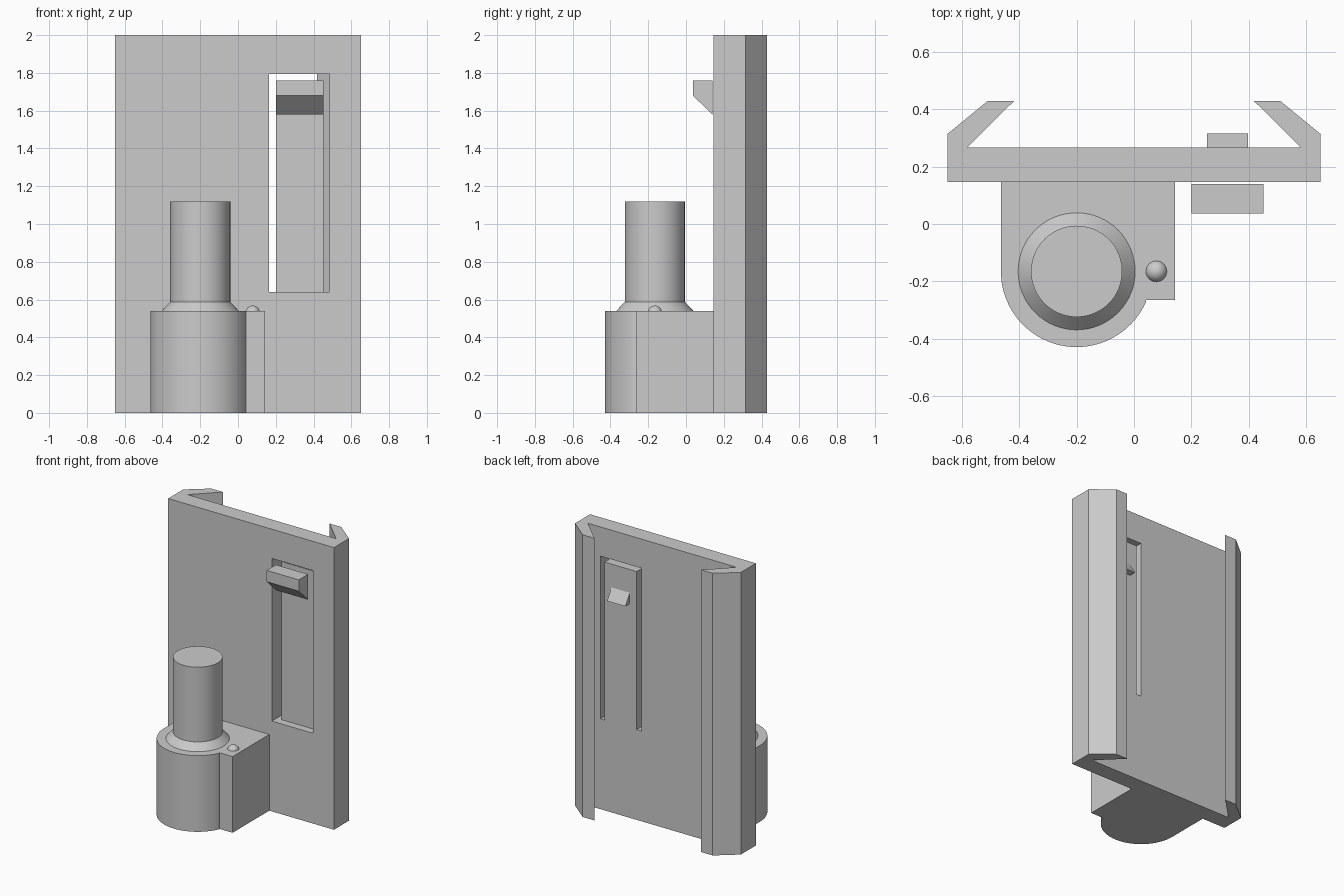
import bpy
import bmesh
from math import radians, cos, sin
from mathutils import Matrix

cube = bpy.data.objects.get("Cube")
if cube:
    bpy.data.objects.remove(cube, do_unlink=True)

grey = bpy.data.materials.new("plain grey")
grey.use_nodes = True
COLOUR = (0.6, 0.6, 0.6, 1)
grey.diffuse_color = COLOUR
grey.node_tree.nodes["Principled BSDF"].inputs["Base Color"].default_value = COLOUR

# Main levels
PLATE_FRONT, PLATE_BACK = 0.146, 0.266
PIN_X, PIN_Y = -0.2, -0.165
BASE_TOP = 0.54


def add_object(name, bm, smooth=False):
    bmesh.ops.recalc_face_normals(bm, faces=bm.faces)
    mesh = bpy.data.meshes.new(name)
    bm.to_mesh(mesh)
    bm.free()
    mesh.materials.append(grey)
    obj = bpy.data.objects.new(name, mesh)
    bpy.context.collection.objects.link(obj)
    if smooth:
        bpy.ops.object.select_all(action='DESELECT')
        obj.select_set(True)
        bpy.context.view_layer.objects.active = obj
        bpy.ops.object.shade_smooth_by_angle(angle=radians(30))
    return obj


def prism(name, points, direction, smooth=False):
    """Extrude a closed outline of 3D points along a direction."""
    bm = bmesh.new()
    face = bm.faces.new([bm.verts.new(p) for p in points])
    out = bmesh.ops.extrude_face_region(bm, geom=[face])
    moved = [v for v in out["geom"] if isinstance(v, bmesh.types.BMVert)]
    bmesh.ops.translate(bm, verts=moved, vec=direction)
    return add_object(name, bm, smooth)


def box(name, x0, x1, y0, y1, z0, z1):
    outline = [(x0, y0, z0), (x1, y0, z0), (x1, y1, z0), (x0, y1, z0)]
    return prism(name, outline, (0, 0, z1 - z0))


# Back plate with the two hooked rails, one mirrored profile
half = [(0.65, PLATE_FRONT), (0.65, 0.314), (0.51, 0.429),
        (0.418, 0.429), (0.582, PLATE_BACK)]
profile = half + [(-x, y) for x, y in reversed(half)]
plate = prism("rail_plate", [(x, y, 0) for x, y in profile], (0, 0, 2))

# Window for the spring clip
cutter = box("clip_window_cutter", 0.163, 0.485, 0.05, 0.35, 0.64, 1.793)
cutter.hide_render = True
cut = plate.modifiers.new("clip window", 'BOOLEAN')
cut.operation = 'DIFFERENCE'
cut.solver = 'EXACT'
cut.object = cutter
bpy.context.view_layer.objects.active = plate
bpy.ops.object.modifier_apply(modifier=cut.name)
bpy.data.objects.remove(cutter, do_unlink=True)

# Spring clip: tongue, front finger grip and rear catch
box("clip_tongue", 0.2, 0.452, 0.2, PLATE_BACK, 0.64, 1.76)
grip = [(0.14, 1.58), (0.14, 1.76), (0.036, 1.76), (0.036, 1.68)]
prism("clip_grip", [(0.2, y, z) for y, z in grip], (0.252, 0, 0))
catch = [(PLATE_BACK, 1.595), (PLATE_BACK, 1.517), (0.315, 1.517)]
prism("clip_catch", [(0.255, y, z) for y, z in catch], (0.143, 0, 0))

# Base block: rounded front with a square corner on the left side
R = 0.264
arc = [radians(180 + 204 * i / 48 * 0.995) for i in range(33)]
arc = [radians(180 + 156 * i / 40) for i in range(41)]
outline = [(PIN_X - R, PLATE_FRONT)]
outline += [(PIN_X + R * cos(a), PIN_Y + R * sin(a)) for a in arc]
corner_y = outline[-1][1]
outline += [(outline[-1][0], -0.265), (0.143, -0.265), (0.143, PLATE_FRONT)]
prism("base_block", [(x, y, 0) for x, y in outline], (0, 0, BASE_TOP), True)


# Pin and its flared collar
def frustum(name, r_low, r_high, z0, z1):
    bm = bmesh.new()
    bmesh.ops.create_cone(bm, cap_ends=True, segments=64, radius1=r_low,
                          radius2=r_high, depth=z1 - z0,
                          matrix=Matrix.Translation((PIN_X, PIN_Y, (z0 + z1) / 2)))
    return add_object(name, bm, True)


frustum("pin_collar", 0.204, 0.159, BASE_TOP, 0.588)
frustum("pin", 0.159, 0.159, 0.588, 1.118)

# Small locating bump
bm = bmesh.new()
bmesh.ops.create_uvsphere(bm, u_segments=32, v_segments=16, radius=0.038,
                          matrix=Matrix.Translation((0.078, PIN_Y, 0.53)))
add_object("locating_bump", bm, True)
